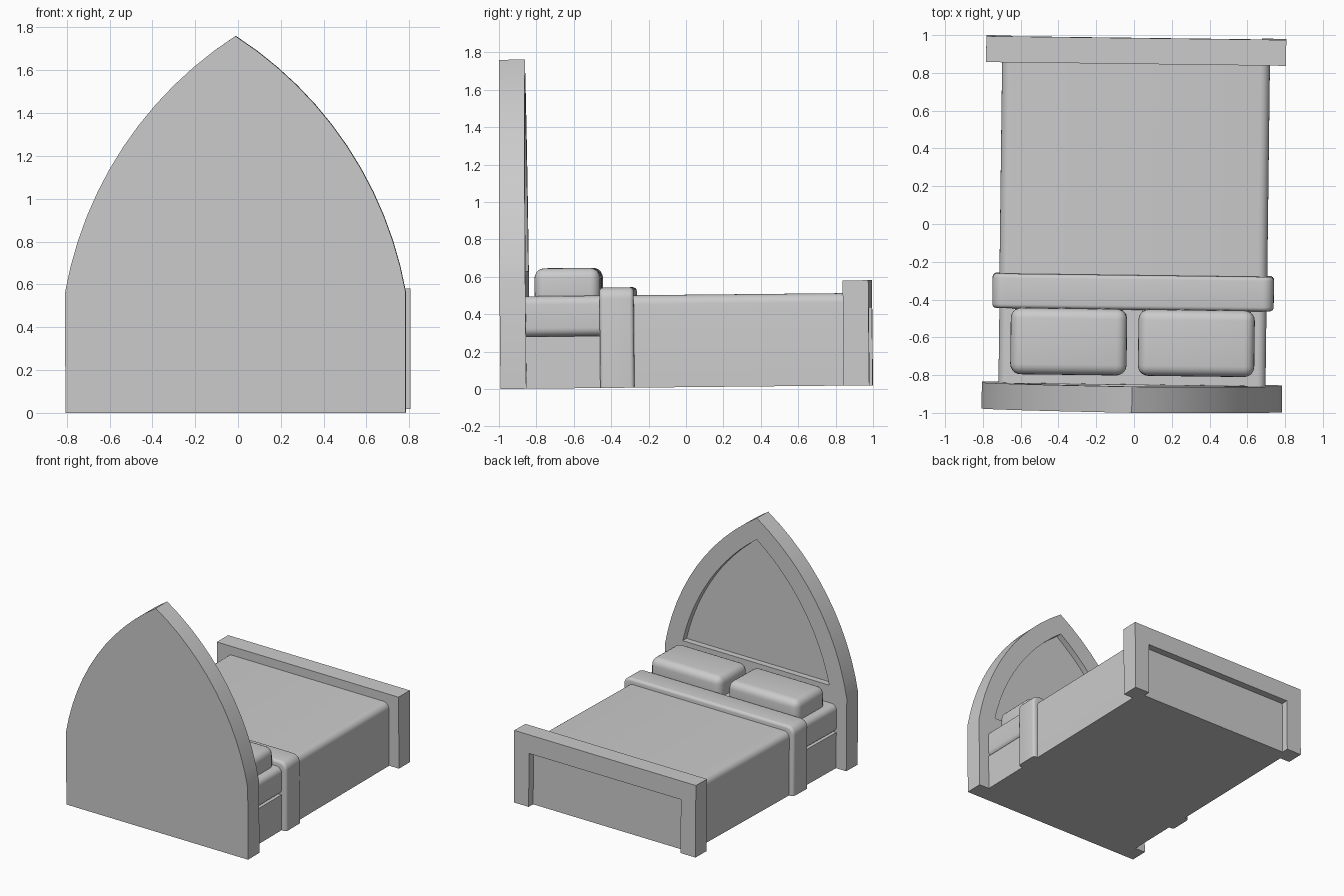
import bpy
import bmesh
import math
from mathutils import Matrix

if "Cube" in bpy.data.objects:
    bpy.data.objects.remove(bpy.data.objects["Cube"], do_unlink=True)

grey = bpy.data.materials.new("plain_grey")
grey.use_nodes = True
grey.diffuse_color = (0.6, 0.6, 0.6, 1)
grey.node_tree.nodes["Principled BSDF"].inputs["Base Color"].default_value = (0.6, 0.6, 0.6, 1)
parts = []


def finish(name, bm):
    bmesh.ops.recalc_face_normals(bm, faces=bm.faces)
    mesh = bpy.data.meshes.new(name)
    bm.to_mesh(mesh)
    bm.free()
    obj = bpy.data.objects.new(name, mesh)
    bpy.context.collection.objects.link(obj)
    mesh.materials.append(grey)
    parts.append(obj)
    return obj


def box_mesh(x0, x1, y0, y1, z0, z1):
    bm = bmesh.new()
    bmesh.ops.create_cube(bm, size=1)
    for v in bm.verts:
        v.co = [a if c < 0 else b for c, a, b in zip(v.co, (x0, y0, z0), (x1, y1, z1))]
    return bm


def round_edges(bm, radius, segments, rule):
    edges = [e for e in bm.edges if rule(e)]
    bmesh.ops.bevel(bm, geom=edges, offset=radius, segments=segments,
                    profile=0.5, affect='EDGES', clamp_overlap=True)


def runs_along_y(e):
    d = e.verts[1].co - e.verts[0].co
    return abs(d.y) > 0.9 * d.length


def arch_mesh(radius, z_start, y0, y1, extra=(), steps=12):
    """Pointed arch made of two arcs, extruded along y."""
    cx, cz = 0.977, 0.248
    a0, a1 = math.asin((z_start - cz) / radius), math.acos(cx / radius)
    arc = []
    for i in range(steps + 1):
        a = a0 + (a1 - a0) * i / steps
        arc.append((radius * math.cos(a) - cx, cz + radius * math.sin(a)))
    right = list(extra) + arc
    outline = right + [(-x, z) for x, z in reversed(right[:-1])]
    bm = bmesh.new()
    face = bm.faces.new([bm.verts.new((x, y0, z)) for x, z in outline])
    new = bmesh.ops.extrude_face_region(bm, geom=[face])["geom"]
    moved = [g for g in new if isinstance(g, bmesh.types.BMVert)]
    bmesh.ops.translate(bm, verts=moved, vec=(0, y1 - y0, 0))
    return bm


def carve(obj, cutter):
    parts.remove(cutter)
    cutter.hide_render = True
    mod = obj.modifiers.new("recess", 'BOOLEAN')
    mod.operation = 'DIFFERENCE'
    mod.solver = 'EXACT'
    mod.object = cutter
    bpy.context.view_layer.objects.active = obj
    bpy.ops.object.modifier_apply(modifier=mod.name)
    bpy.data.objects.remove(cutter, do_unlink=True)


# Headboard: pointed arch with a recessed arched panel
HALF = 0.794
headboard = finish("headboard", arch_mesh(1.8, 0.565, -0.982, -0.844, [(HALF, 0)]))
carve(headboard, finish("panel_cutter", arch_mesh(1.662, 0.63, -0.892, -0.7)))

# Footboard with a recess open to the floor
footboard = finish("footboard", box_mesh(-HALF, HALF, 0.853, 0.99, 0, 0.562))
carve(footboard, finish("foot_cutter", box_mesh(-0.664, 0.664, 0.935, 1.1, -0.1, 0.417)))

# Base and mattress
finish("bed_base", box_mesh(-0.705, 0.705, -0.85, -0.4, 0, 0.278))
mattress = box_mesh(-0.707, 0.707, -0.85, -0.4, 0.278, 0.494)
round_edges(mattress, 0.045, 6, runs_along_y)
finish("mattress", mattress)

# Blanket draped to the floor
blanket = box_mesh(-0.709, 0.709, -0.4, 0.86, 0, 0.494)
round_edges(blanket, 0.05, 6, lambda e: runs_along_y(e) and e.verts[0].co.z > 0.3)
finish("blanket", blanket)

# Folded blanket band, with softened rims
Y0, Y1 = -0.449, -0.266
band = box_mesh(-0.745, 0.745, Y0, Y1, 0, 0.537)
round_edges(band, 0.06, 6, lambda e: runs_along_y(e) and e.verts[0].co.z > 0.3)
round_edges(band, 0.022, 4, lambda e: abs(e.verts[0].co.y - e.verts[1].co.y) < 1e-5
            and max(v.co.z for v in e.verts) > 0.01)
finish("blanket_fold", band)

# Pair of pillows
for name, cx in (("pillow_right", -0.338), ("pillow_left", 0.338)):
    pillow = box_mesh(cx - 0.308, cx + 0.308, -0.797, -0.445, 0.43, 0.643)
    round_edges(pillow, 0.055, 5, lambda e: True)
    finish(name, pillow)

# The whole bed stands turned and tipped by a hair
pose = (Matrix.Translation((0, 0, 0.0098)) @ Matrix.Rotation(0.01, 4, 'X')
        @ Matrix.Rotation(-0.0126, 4, 'Z'))
bpy.ops.object.select_all(action='DESELECT')
for obj in parts:
    obj.matrix_world = pose
    obj.select_set(True)
bpy.context.view_layer.objects.active = parts[0]
bpy.ops.object.shade_smooth_by_angle(angle=math.radians(30))
